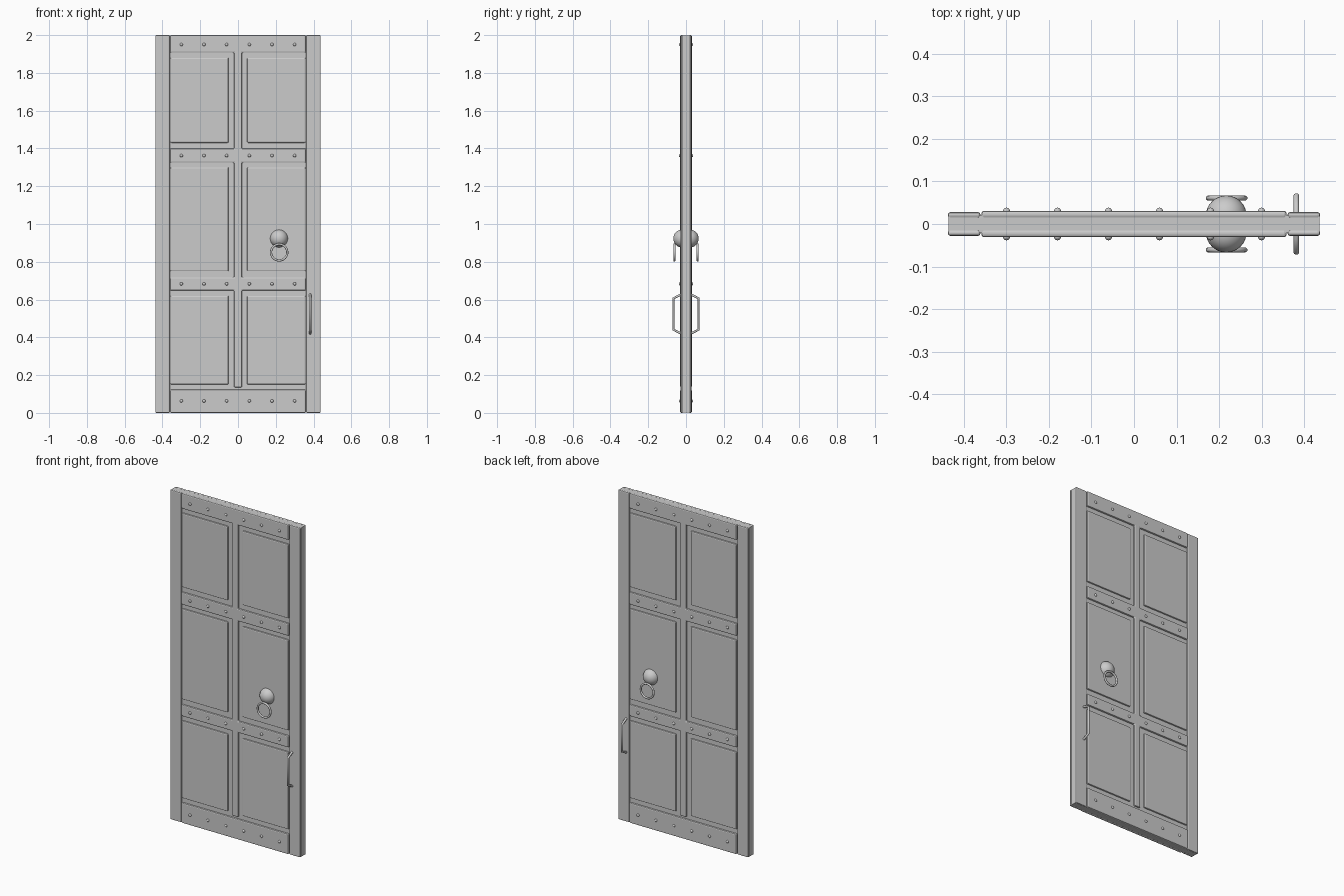
import bpy, bmesh, math

if "Cube" in bpy.data.objects:
    bpy.data.objects.remove(bpy.data.objects["Cube"])

def add_object(name, bm, bevel=0.0, mirror=True):
    bmesh.ops.recalc_face_normals(bm, faces=bm.faces)
    me = bpy.data.meshes.new(name)
    bm.to_mesh(me)
    bm.free()
    ob = bpy.data.objects.new(name, me)
    bpy.context.collection.objects.link(ob)
    if bevel:
        m = ob.modifiers.new("bevel", 'BEVEL')
        m.width, m.segments, m.limit_method = bevel, 2, 'ANGLE'
    if mirror:  # same part on the back face
        m = ob.modifiers.new("mirror", 'MIRROR')
        m.use_axis = (False, True, False)
        m.use_mirror_merge = False
    return ob

def board(name, outline, y_back, y_front, bevel=0.006, mirror=True):
    """Flat outline in x,z extruded from y_back to y_front."""
    bm = bmesh.new()
    face = bm.faces.new([bm.verts.new((x, y_back, z)) for x, z in outline])
    ext = bmesh.ops.extrude_face_region(bm, geom=[face])['geom']
    bmesh.ops.translate(bm, vec=(0, y_front - y_back, 0),
                        verts=[v for v in ext if isinstance(v, bmesh.types.BMVert)])
    if not any(f.is_valid and all(abs(v.co.y - y_back) < 1e-6 for v in f.verts) for f in bm.faces):
        bm.faces.new([v for v in bm.verts if abs(v.co.y - y_back) < 1e-6][:len(outline)])
    return add_object(name, bm, bevel, mirror)

def rect(x0, x1, z0, z1):
    return [(x0, z0), (x1, z0), (x1, z1), (x0, z1)]

def smooth(ob):
    for p in ob.data.polygons:
        p.use_smooth = True

# Core slab
board("door_core", rect(-0.436, 0.436, 0.002, 1.998), 0.021, -0.021, 0, False)

# Side stiles
for side, x0, x1 in (("left", -0.438, -0.361), ("right", 0.361, 0.438)):
    board(f"stile_{side}", rect(x0, x1, 0, 2), -0.014, -0.028)

# Frame: top rail, two middle rails and centre mullion as one outline
W, M = 0.359, 0.021
half = [(W, 2.0), (W, 1.907), (M, 1.907), (M, 1.4), (W, 1.4), (W, 1.325), (M, 1.325),
        (M, 0.718), (W, 0.718), (W, 0.648), (M, 0.648), (M, 0.135)]
board("rail_frame", half + [(-x, z) for x, z in reversed(half)], -0.014, -0.031)
board("bottom_rail", rect(-W, W, 0, 0.123), -0.014, -0.031)

# Panels
for row, (z0, z1) in enumerate(((0.15, 0.62), (0.75, 1.30), (1.43, 1.88))):
    for side, x0, x1 in (("left", -0.358, -0.05), ("right", 0.048, 0.358)):
        board(f"panel_{side}_{row + 1}", rect(x0, x1, z0, z1), -0.014, -0.0295)

# Nail heads
bm = bmesh.new()
for z in (0.063, 0.683, 1.362, 1.95):
    for i in range(6):
        new = bmesh.ops.create_uvsphere(bm, u_segments=12, v_segments=8, radius=0.0085)['verts']
        bmesh.ops.translate(bm, verts=new, vec=(-0.30 + 0.12 * i, -0.030, z))
smooth(add_object("nail_heads", bm))

# Round knob
bm = bmesh.new()
bmesh.ops.create_uvsphere(bm, u_segments=32, v_segments=20, radius=0.048)
bmesh.ops.translate(bm, verts=bm.verts, vec=(0.217, -0.019, 0.923))
smooth(add_object("knob", bm))

def tube(name, points, radius, cyclic=False):
    """Round rod along a path, on both faces of the door."""
    for label, s in (("front", -1), ("back", 1)):
        cu = bpy.data.curves.new(f"{name}_{label}", 'CURVE')
        cu.dimensions = '3D'
        cu.bevel_depth, cu.bevel_resolution, cu.use_fill_caps = radius, 3, True
        sp = cu.splines.new('POLY')
        sp.points.add(len(points) - 1)
        for p, (x, y, z) in zip(sp.points, points):
            p.co = (x, s * y, z, 1)
        sp.use_cyclic_u = cyclic
        bpy.context.collection.objects.link(bpy.data.objects.new(f"{name}_{label}", cu))

# Knocker ring hanging from the knob
turn = [2 * math.pi * i / 40 for i in range(40)]
tube("knocker_ring", [(0.218 + 0.043 * math.cos(a), 0.061, 0.85 + 0.043 * math.sin(a))
                      for a in turn], 0.006, True)

# Pull handle
tube("pull_handle", [(0.382, 0.02, 0.628), (0.382, 0.034, 0.623), (0.382, 0.067, 0.606),
                     (0.382, 0.067, 0.441), (0.382, 0.034, 0.424), (0.382, 0.02, 0.419)], 0.0065)
